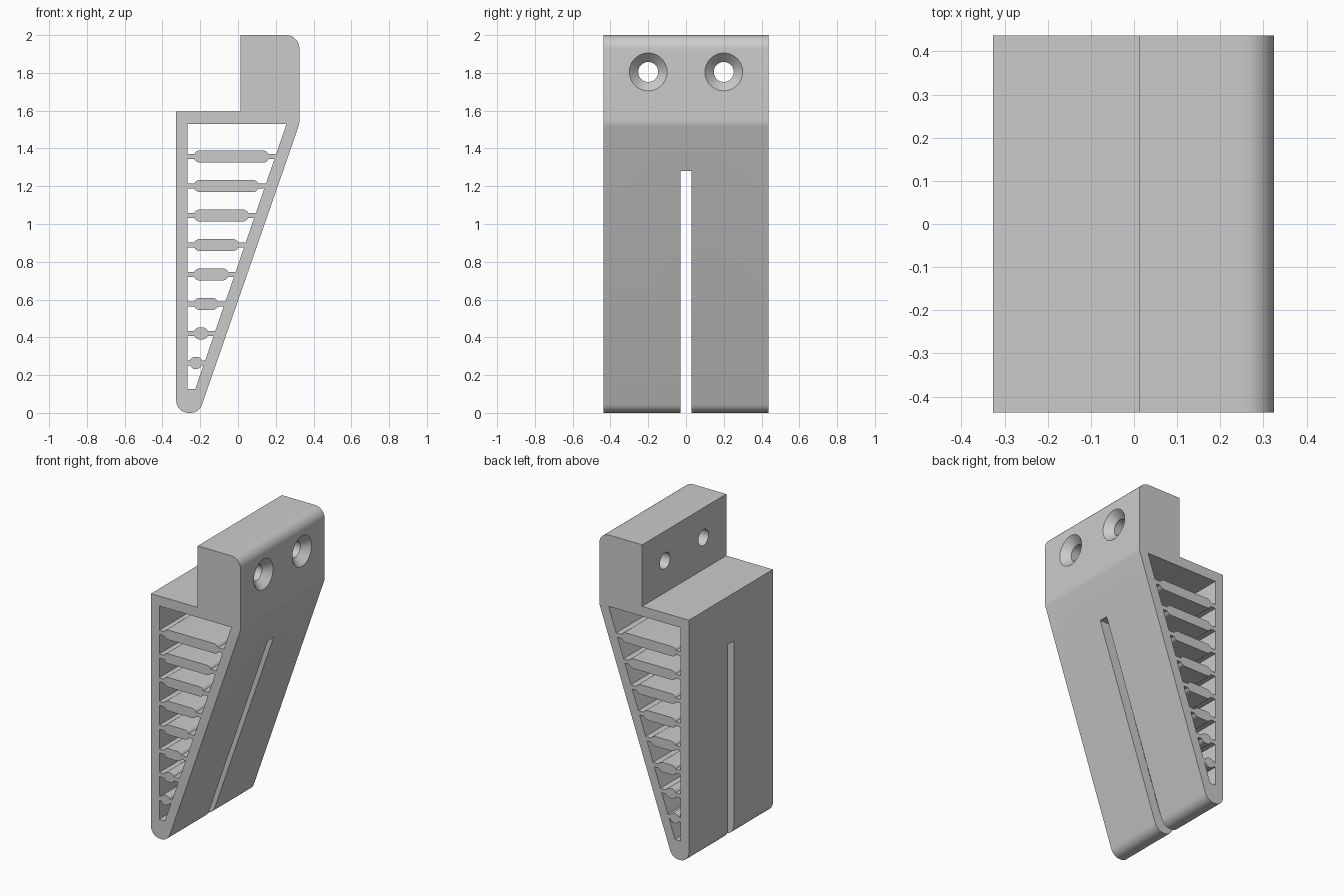
import bpy, bmesh
from math import sin, cos, radians

if "Cube" in bpy.data.objects:
    bpy.data.objects.remove(bpy.data.objects["Cube"], do_unlink=True)

HALF = 0.437            # half depth along y
LEFT, INNER = -0.327, -0.267
SLOPE = 0.344           # lean of the sloping wall, x per z

grey = bpy.data.materials.new("light_grey")
grey.use_nodes = True
grey.diffuse_color = (0.6, 0.6, 0.6, 1)
grey.node_tree.nodes["Principled BSDF"].inputs["Base Color"].default_value = (0.6, 0.6, 0.6, 1)


def arc(cx, cz, r, start, end, steps=8):
    angles = [radians(start + (end - start) * i / steps) for i in range(steps + 1)]
    return [(cx + r * cos(a), cz + r * sin(a)) for a in angles]


def finish(name, bm):
    bmesh.ops.recalc_face_normals(bm, faces=bm.faces)
    mesh = bpy.data.meshes.new(name)
    bm.to_mesh(mesh)
    bm.free()
    mesh.materials.append(grey)
    obj = bpy.data.objects.new(name, mesh)
    bpy.context.collection.objects.link(obj)
    return obj


def extrude(name, profile, y0=-HALF, y1=HALF):
    """Prism from an xz profile, running along y."""
    bm = bmesh.new()
    face = bm.faces.new([bm.verts.new((x, y0, z)) for x, z in profile])
    result = bmesh.ops.extrude_face_region(bm, geom=[face])
    verts = [v for v in result["geom"] if isinstance(v, bmesh.types.BMVert)]
    bmesh.ops.translate(bm, verts=verts, vec=(0, y1 - y0, 0))
    return finish(name, bm)


def lathe_x(name, profile, y, z, sides=48):
    """Solid of revolution about an x-parallel axis; profile is (x, radius)."""
    bm = bmesh.new()
    rings = []
    for x, r in profile:
        angles = [radians(360 * i / sides) for i in range(sides)]
        rings.append([bm.verts.new((x, y + r * cos(a), z + r * sin(a))) for a in angles])
    for low, high in zip(rings, rings[1:]):
        for i in range(sides):
            j = (i + 1) % sides
            bm.faces.new((low[i], low[j], high[j], high[i]))
    bm.faces.new(rings[0])
    bm.faces.new(rings[-1])
    return finish(name, bm)


def activate(obj):
    bpy.ops.object.select_all(action="DESELECT")
    obj.select_set(True)
    bpy.context.view_layer.objects.active = obj


def cut(obj, cutter):
    mod = obj.modifiers.new("cut", "BOOLEAN")
    mod.operation = "DIFFERENCE"
    mod.solver = "EXACT"
    mod.object = cutter
    activate(obj)
    bpy.ops.object.modifier_apply(modifier=mod.name)


def smooth(obj):
    activate(obj)
    bpy.ops.object.shade_smooth_by_angle(angle=radians(15))


def inner_wall(z):
    return 0.257 - SLOPE * (1.53 - z)


# Bracket body with rounded tip, sloping wall and raised mounting block
outline = [(LEFT, 1.595)]
outline += arc(-0.262, 0.065, 0.065, 180, 270)
outline += arc(-0.252, 0.065, 0.065, 270, 341)
outline += arc(0.225, 1.547, 0.1, -19, 0, 4)
outline += arc(0.255, 1.93, 0.07, 0, 90)
outline += [(0.013, 2.0), (0.013, 1.595)]
body = extrude("bracket_body", outline)

# Cutters: inner void, centre slot and countersunk screw holes
void = extrude("void_cutter", [(INNER, 0.127), (inner_wall(0.127), 0.127),
                               (inner_wall(1.53), 1.53), (INNER, 1.53)], -0.6, 0.6)
slot = extrude("slot_cutter", [(-0.6, -0.2), (0.6, -0.2), (0.6, 1.28), (-0.6, 1.28)],
               -0.03, 0.03)
holes = [lathe_x("hole_cutter", [(-0.1, 0.053), (0.277, 0.053), (0.325, 0.1), (0.4, 0.1)],
                 y, 1.805) for y in (-0.2, 0.2)]
for cutter in [void, slot] + holes:
    cut(body, cutter)
smooth(body)

# Cross bars: thick rounded slats joined to both walls by thin webs
THICK, WEB, GAP = 0.032, 0.0135, 0.033
for i in range(8):
    z = 1.357 - 0.156 * i
    wall = inner_wall(z)
    a, b = INNER + GAP + THICK, wall - GAP - THICK
    if b - a < 0.006:
        mid = (INNER + wall) / 2
        a, b = mid - 0.003, mid + 0.003
    profile = arc(b, z, THICK, 25, 90) + arc(a, z, THICK, 90, 155)
    profile += [(INNER - 0.01, z + WEB), (INNER - 0.01, z - WEB)]
    profile += arc(a, z, THICK, 205, 270) + arc(b, z, THICK, 270, 335)
    profile += [(wall + 0.015, z - WEB), (wall + 0.015, z + WEB)]
    bar = extrude(f"cross_bar_{i + 1}", profile)
    if z - THICK < 1.28:
        cut(bar, slot)
    smooth(bar)

for cutter in [void, slot] + holes:
    bpy.data.objects.remove(cutter, do_unlink=True)
